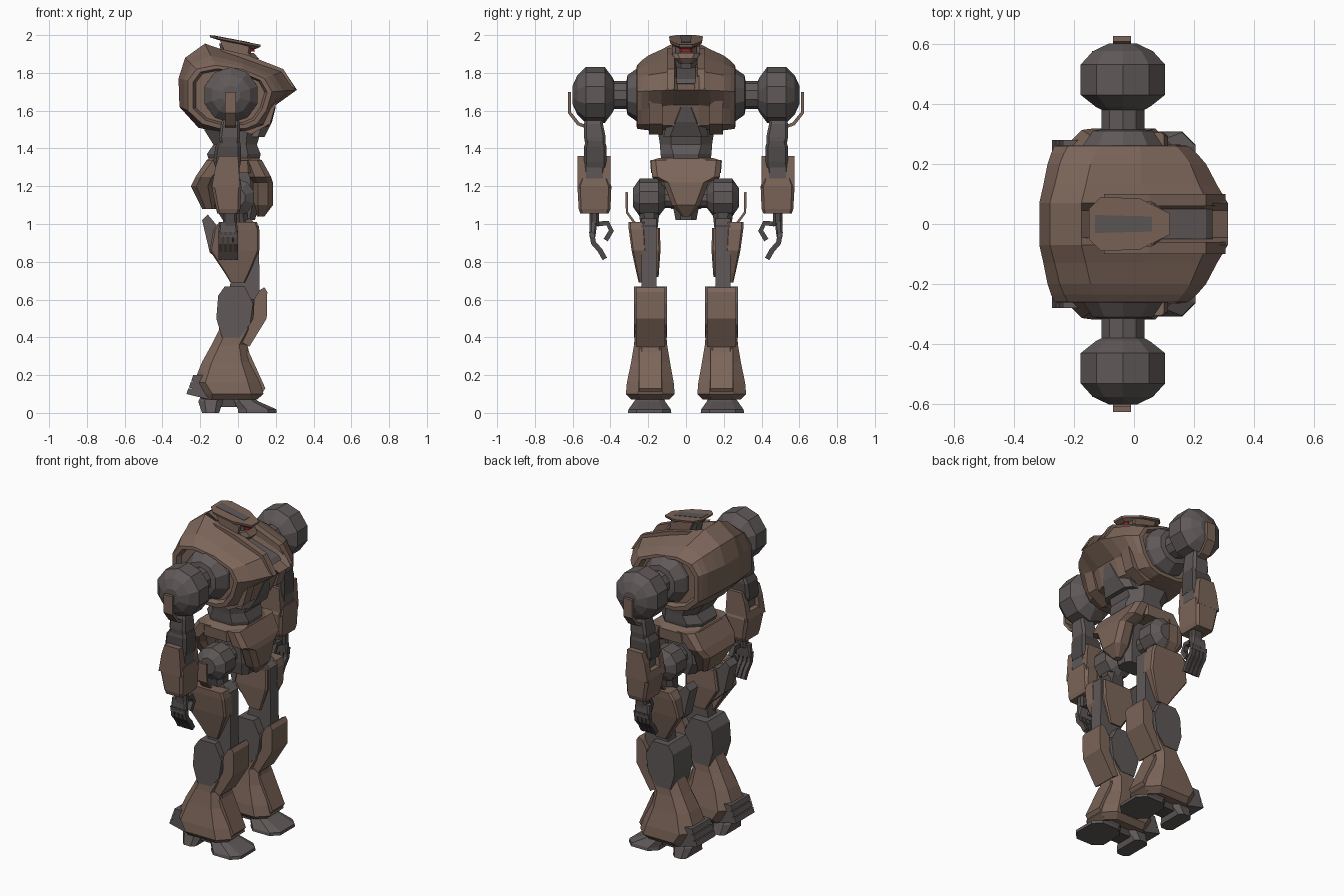
import bpy, bmesh, math

def material(name, c):
    m = bpy.data.materials.new(name)
    m.diffuse_color = (*c, 1)
    return m

BROWN = material("brown_armour", (0.2, 0.13, 0.1))
GREY = material("grey_frame", (0.115, 0.098, 0.098))
DARK = material("dark_joint", (0.08, 0.068, 0.068))
RED = material("red_visor", (0.4, 0.01, 0.01))

def loft(name, mat, rings, pair=False):
    """Skin equal-length rings of 3D points and cap both ends; pair mirrors across y."""
    bm = bmesh.new()
    vs = [[bm.verts.new(p) for p in r] for r in rings]
    n = len(rings[0])
    for a, b in zip(vs, vs[1:]):
        for i in range(n):
            j = (i + 1) % n
            bm.faces.new((a[i], a[j], b[j], b[i]))
    bm.faces.new(vs[0])
    bm.faces.new(vs[-1])
    bmesh.ops.recalc_face_normals(bm, faces=bm.faces)
    me = bpy.data.meshes.new(name)
    bm.to_mesh(me)
    bm.free()
    me.materials.append(mat)
    ob = bpy.data.objects.new(name, me)
    bpy.context.collection.objects.link(ob)
    if pair:
        m = ob.modifiers.new("mirror", 'MIRROR')
        m.use_axis = (False, True, False)
        m.use_mirror_merge = False
    return ob

def stack(name, mat, sections, pair=False, c=0.25):
    """Loft chamfered rectangles (z, x0, x1, y0, y1) upwards."""
    rings = []
    for z, x0, x1, y0, y1 in sections:
        k = c * min(x1 - x0, y1 - y0)
        rings.append([(x0 + k, y0, z), (x1 - k, y0, z), (x1, y0 + k, z), (x1, y1 - k, z),
                      (x1 - k, y1, z), (x0 + k, y1, z), (x0, y1 - k, z), (x0, y0 + k, z)])
    return loft(name, mat, rings, pair)

def side_prism(name, mat, pts, y0, y1, pair=False):
    """Extrude an (x, z) outline along y."""
    return loft(name, mat, [[(x, y, z) for x, z in pts] for y in (y0, y1)], pair)

def lathe(name, mat, cx, cz, prof, n):
    """Rings (y, radius) around an axis parallel to y."""
    ang = [math.tau * (i + 0.5) / n for i in range(n)]
    loft(name, mat, [[(cx + r * math.cos(a), y, cz + r * math.sin(a)) for a in ang]
                     for y, r in prof], True)

def ribbon(name, mat, path, x0, x1, t):
    """Bent plate following a (y, z) path, thickness t."""
    left, right = [], []
    for i, (y, z) in enumerate(path):
        a, b = path[max(i - 1, 0)], path[min(i + 1, len(path) - 1)]
        dy, dz = b[0] - a[0], b[1] - a[1]
        s = t / 2 / math.hypot(dy, dz)
        left.append((y - dz * s, z + dy * s))
        right.append((y + dz * s, z - dy * s))
    out = left + right[::-1]
    loft(name, mat, [[(x, y, z) for y, z in out] for x in (x0, x1)], True)

# Torso shell: centre profile blending outwards to the shoulder opening
P = [(-.175, 1.955), (-.28, 1.88), (-.315, 1.77), (-.31, 1.62), (-.21, 1.51), (-.1, 1.485),
     (.06, 1.485), (.17, 1.52), (.2, 1.63), (.312, 1.71), (.245, 1.81), (.03, 1.885)]
Q = [(-.12, 1.84), (-.22, 1.82), (-.265, 1.76), (-.265, 1.6), (-.19, 1.53), (-.1, 1.505),
     (.04, 1.505), (.1, 1.53), (.15, 1.6), (.18, 1.7), (.14, 1.77), (.02, 1.82)]

def shell(y, f, s=1.0, dip=0.0):
    out = []
    for i, ((a, b), (c, d)) in enumerate(zip(P, Q)):
        x, z = a + (c - a) * f, b + (d - b) * f
        if i > 9:                      # neck trough
            z -= dip * (1 if i == 11 else .8)
            x -= dip * (.6 if i == 11 else .2)
        out.append((-.035 + (x + .035) * s, y, 1.69 + (z - 1.69) * s))
    return out

half = [(.045, 0, 1, .07), (.07, 0, 1, 0), (.13, .27, 1, 0), (.2, .55, 1, 0), (.235, .78, 1, 0),
        (.26, 1, 1, 0), (.262, 1, .88, 0), (.23, 1, .82, 0)]
loft("torso_shell", BROWN, [shell(-y, f, s, d) for y, f, s, d in half[::-1]] +
     [shell(y, f, s, d) for y, f, s, d in half])
side_prism("chest_ridge", BROWN, [(-.1, 1.93), (.05, 1.895), (.24, 1.82), (.305, 1.715),
                                  (.2, 1.76), (0, 1.82)], .06, .1, True)
side_prism("chest_inlay", GREY, [(.0, 1.84), (.24, 1.768), (.262, 1.745), (.2, 1.7), (0, 1.75)],
           -.05, .05)
stack("chest_underplate", GREY, [(1.46, 0, .14, -.12, .12), (1.54, 0, .18, -.1, .1),
                                 (1.62, 0, .2, -.05, .05)])
side_prism("chest_lower_plate", BROWN, [(.0, 1.5), (.07, 1.475), (.17, 1.53), (.205, 1.65),
                                        (.1, 1.65)], .125, .195, True)

# Head: sloping helmet brim, face, visor and jaw
brim = [(-.15, -.05), (-.15, .05), (-.11, .09), (.02, .085), (.12, .035),
        (.12, -.035), (.02, -.085), (-.11, -.09)]
loft("helmet_brim", BROWN, [[(x * s, y * s, 1.972 - .19 * x + dz) for x, y in brim]
                            for s, dz in ((.75, -.024), (.98, -.012), (1, 0))])
loft("helmet_inlay", GREY, [[(x, y, 1.968 - .19 * x + dz) for x, y in
                             ((-.13, -.03), (.06, -.025), (.06, .025), (-.13, .03))]
                            for dz in (0, .006)])
stack("face", GREY, [(1.78, -.1, .04, -.045, .045), (1.88, -.08, .07, -.06, .06),
                     (1.955, -.1, .07, -.06, .06)])
stack("visor", RED, [(1.913, .03, .09, -.035, .035), (1.938, .03, .082, -.035, .035)])
stack("jaw", BROWN, [(1.85, 0, .09, -.035, .035), (1.875, -.02, .11, -.065, .065),
                     (1.905, -.02, .085, -.072, .072)])
side_prism("cheek_guard", BROWN, [(-.1, 1.98), (.06, 1.94), (.05, 1.89), (-.06, 1.89)],
           .055, .075, True)

# Waist and pelvis
stack("waist", GREY, [(1.28, -.13, .1, -.12, .12), (1.37, -.165, .12, -.135, .135),
                      (1.42, -.13, .1, -.138, .138), (1.5, -.18, .125, -.15, .15)])
stack("belt", BROWN, [(1.27, -.18, .13, -.185, .185), (1.335, -.17, .125, -.19, .19),
                      (1.35, -.15, .11, -.14, .14)])
stack("pelvis_front_plate", BROWN, [(1.04, .1, .14, -.02, .02), (1.1, .08, .185, -.075, .075),
                                    (1.22, .08, .185, -.12, .12), (1.25, .06, .175, -.18, .18),
                                    (1.34, .03, .125, -.185, .185)])
stack("pelvis_back_plate", BROWN, [(1.08, -.19, -.12, -.08, .08), (1.2, -.25, -.13, -.15, .15),
                                   (1.25, -.225, -.11, -.18, .18),
                                   (1.34, -.165, -.03, -.185, .185)])
stack("pelvis_core", GREY, [(1.02, -.08, .09, -.055, .055), (1.1, -.13, .11, -.07, .07),
                            (1.3, -.12, .1, -.08, .08)])

# Shoulders and arms
lathe("shoulder_joint", GREY, -.037, 1.683,
      [(.2, .15), (.25, .147), (.31, .105), (.315, .075), (.38, .075), (.39, .095),
       (.43, .148), (.53, .148), (.575, .105), (.6, .05)], 10)
ribbon("shoulder_fin", BROWN, [(.617, 1.7), (.617, 1.59), (.57, 1.53), (.515, 1.51), (.5, 1.46)],
       -.07, -.01, .018)
stack("upper_arm", GREY, [(1.4, -.09, .005, .43, .53), (1.46, -.1, .01, .425, .54),
                          (1.53, -.09, .01, .44, .54), (1.57, -.08, 0, .44, .53)], True, .12)
stack("elbow_block", DARK, [(1.3, -.12, .01, .42, .54), (1.33, -.13, .015, .42, .54),
                            (1.41, -.12, .015, .42, .54), (1.44, -.1, .01, .43, .53)], True, .12)
stack("forearm_core", GREY, [(1.1, -.1, 0, .43, .54), (1.33, -.1, .01, .43, .54)], True, .1)
stack("forearm_armour", BROWN, [(1.055, -.11, .005, .41, .56), (1.08, -.115, .012, .4, .568),
                                (1.2, -.14, .018, .395, .575), (1.24, -.13, .012, .41, .56)],
      True, .1)
for tag, ya, yb in (("outer", .53, .575), ("inner", .4, .44)):
    side_prism("forearm_prong_" + tag, BROWN, [(-.14, 1.19), (-.12, 1.3), (-.1, 1.36), (0, 1.36),
                                               (.012, 1.19)], ya, yb, True)
stack("wrist", DARK, [(.99, -.08, -.005, .46, .51), (1.06, -.08, -.005, .46, .51)], True)
stack("palm", GREY, [(.93, -.105, 0, .48, .51), (1.01, -.1, -.005, .47, .51)], True)
for i in range(4):
    x = -.104 + i * .027
    ribbon("finger", DARK, [(.5, .96), (.49, .9), (.455, .86), (.43, .815)], x, x + .022, .027)
ribbon("thumb", DARK, [(.47, 1.0), (.415, 1.005), (.395, .965), (.425, .915)], -.05, -.02, .026)

# Hips and thighs
lathe("hip_joint", GREY, -.01, 1.14, [(.05, .055), (.11, .055), (.115, .06), (.145, .1),
                                      (.245, .1), (.28, .05)], 10)
ribbon("hip_fin", BROWN, [(.315, 1.17), (.312, 1.06), (.275, 1.01), (.24, .98)], -.05, .01, .013)
stack("hip_socket", DARK, [(.98, -.07, .06, .15, .24), (1.07, -.06, .05, .14, .25)], True)
side_prism("thigh_frame", GREY, [(-.19, 1.02), (-.16, 1.05), (-.11, .99), (0, 1.0), (.06, 1.03),
                                 (.11, .99), (.115, .58), (-.06, .58), (-.03, .74), (-.15, .85)],
           .155, .235, True)
stack("thigh_armour", BROWN, [(.69, -.04, .035, .21, .25), (.74, -.07, .06, .21, .262),
                              (.86, -.15, .113, .21, .288), (.97, -.13, .113, .215, .303),
                              (1.01, -.1, .1, .22, .305)], True, .12)
stack("thigh_inner_armour", BROWN, [(.72, -.03, .05, .145, .17), (.86, -.12, .1, .135, .17),
                                    (.98, -.1, .1, .138, .17)], True)

# Knees and flared shins
side_prism("knee_disc", GREY, [(-.07, .67), (.035, .67), (.08, .58), (.065, .47), (.01, .4),
                               (-.085, .4), (-.115, .5), (-.105, .62)], .1, .276, True)
side_prism("knee_guard", BROWN, [(.085, .6), (.115, .65), (.14, .665), (.155, .64), (.152, .5),
                                 (.06, .35), (.01, .38), (.08, .5)], .112, .264, True)
stack("shin_armour", BROWN, [(.07, -.19, .1, .09, .29), (.1, -.2, .135, .06, .318),
                             (.16, -.235, .115, .065, .313), (.27, -.19, .07, .085, .29),
                             (.36, -.14, .05, .1, .275), (.44, -.1, .09, .106, .27),
                             (.6, -.08, .11, .11, .266)], True)
side_prism("shin_front_flap", BROWN, [(.05, .34), (.145, .13), (.11, .08), (.03, .2)],
           .13, .25, True)
for i in range(3):                     # stepped heel vents
    z, x = .2 - i * .035, -.237 - i * .013
    side_prism("heel_slat", GREY, [(x, z), (x - .01, z - .03), (-.15, z - .06), (-.15, z)],
               .1, .28, True)

# Feet
stack("toe", GREY, [(0, .0, .205, .078, .308), (.018, .0, .205, .08, .305),
                    (.06, -.02, .11, .11, .275), (.1, -.03, .05, .14, .245)], True, .22)
stack("heel", GREY, [(0, -.19, -.1, .09, .29), (.06, -.21, -.08, .11, .27),
                     (.1, -.19, -.06, .13, .25)], True)
stack("ankle", DARK, [(.03, -.13, .04, .14, .24), (.12, -.12, .04, .14, .24)], True)
